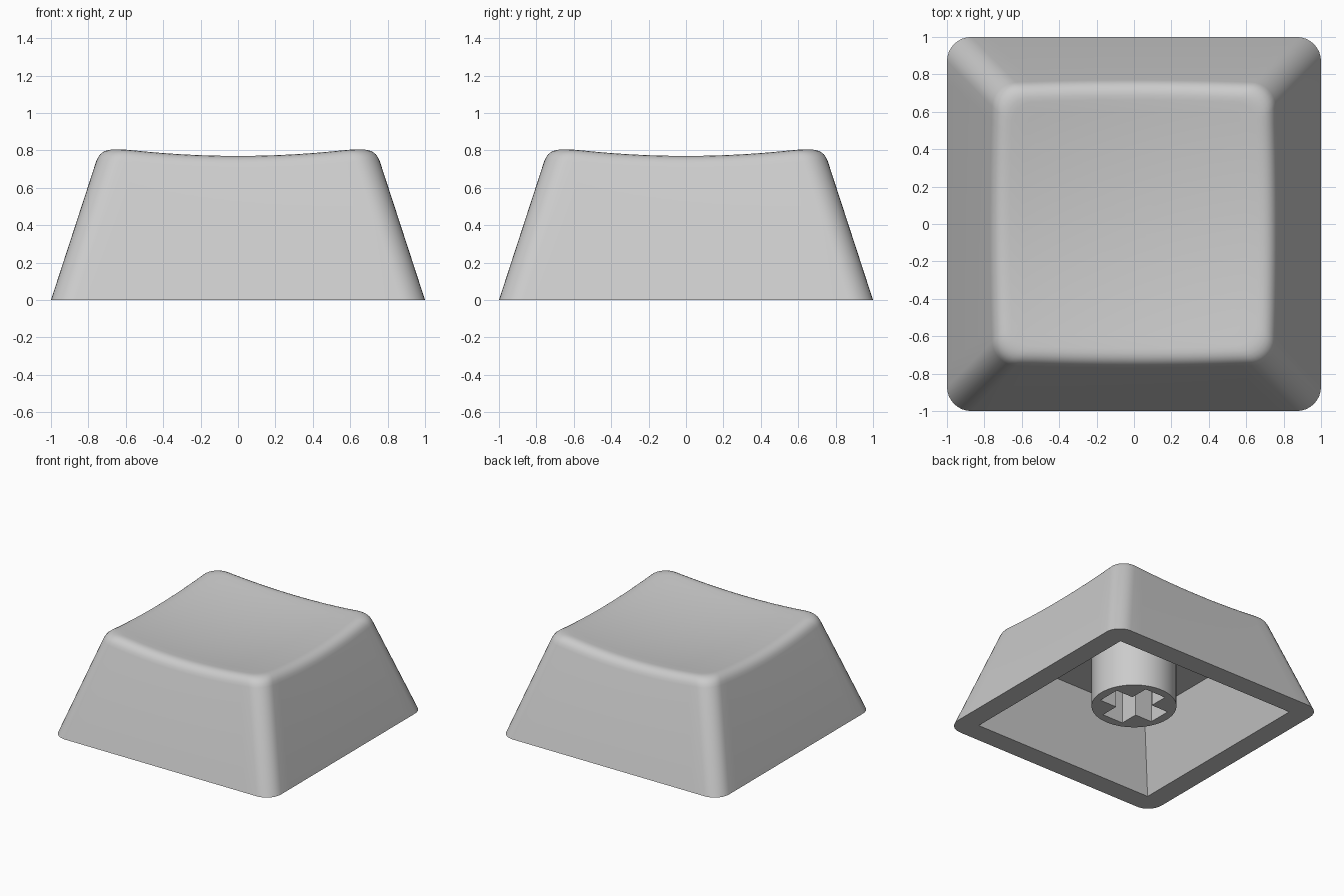
import bpy, bmesh, math
from mathutils import Vector

if "Cube" in bpy.data.objects:
    bpy.data.objects.remove(bpy.data.objects["Cube"])

grey = bpy.data.materials.new("light grey plastic")
grey.diffuse_color = (0.6, 0.6, 0.6, 1)
grey.use_nodes = True
grey.node_tree.nodes["Principled BSDF"].inputs["Base Color"].default_value = grey.diffuse_color

TAPER = 0.326        # inward lean of the walls per unit of height
ARC, STRAIGHT = 8, 16


def outline(a, r):
    """Rounded square of half size a and corner radius r, counter-clockwise."""
    pts = []
    for q in range(4):
        rot = q * math.pi / 2
        side = []
        for i in range(ARC + 1):
            t = math.pi / 2 * i / ARC
            side.append((a - r + r * math.cos(t), a - r + r * math.sin(t)))
        for i in range(1, STRAIGHT):
            side.append(((a - r) * (1 - 2 * i / STRAIGHT), a))
        c, s = math.cos(rot), math.sin(rot)
        pts += [(x * c - y * s, x * s + y * c) for x, y in side]
    return pts


def dish(x, y):
    """Height of the hollowed top surface."""
    return 0.725 + 0.1 * (x * x + y * y)


def wall(i, z):
    x, y = outline(1 - TAPER * z, 0.13)[i]
    return Vector((x, y, z))


def finish(ob):
    ob.data.materials.clear()
    ob.data.materials.append(grey)
    bpy.ops.object.select_all(action='DESELECT')
    bpy.context.view_layer.objects.active = ob
    ob.select_set(True)
    bpy.ops.object.shade_smooth_by_angle(angle=math.radians(30))


def make_shell():
    n = len(outline(1, 0.13))
    # underside: ceiling, inner wall, rim
    rings = [[(x, y, z) for x, y in outline(a, 0)] for a, z in ((0.65, 0.56), (0.83, 0))]
    rings.append([wall(i, 0) for i in range(n)])
    # rounded edge between the wall and the dish
    low, edge, top = [], [], []
    for i in range(n):
        z = 0.78
        for _ in range(4):
            p = wall(i, z)
            z = dish(p.x, p.y)
        e = wall(i, z)
        x, y = e.x * 0.89, e.y * 0.89
        low.append(wall(i, z - 0.075))
        edge.append(e)
        top.append(Vector((x, y, dish(x, y))))
    for k in range(7):
        t = k / 6
        rings.append([l * (1 - t) ** 2 + e * 2 * t * (1 - t) + p * t * t
                      for l, e, p in zip(low, edge, top)])
    # dish
    for k in range(1, 10):
        f = 1 - k / 10
        rings.append([(p.x * f, p.y * f, dish(p.x * f, p.y * f)) for p in top])

    bm = bmesh.new()
    vr = [[bm.verts.new(p) for p in ring] for ring in rings]
    for a, b in zip(vr, vr[1:]):
        for i in range(n):
            j = (i + 1) % n
            bm.faces.new((a[i], a[j], b[j], b[i]))
    bm.faces.new(vr[0])
    centre = bm.verts.new((0, 0, dish(0, 0)))
    for i in range(n):
        bm.faces.new((vr[-1][i], vr[-1][(i + 1) % n], centre))
    bmesh.ops.remove_doubles(bm, verts=bm.verts, dist=1e-5)
    bmesh.ops.recalc_face_normals(bm, faces=bm.faces)
    me = bpy.data.meshes.new("shell")
    bm.to_mesh(me)
    bm.free()
    ob = bpy.data.objects.new("keycap_shell", me)
    bpy.context.collection.objects.link(ob)
    finish(ob)


def make_stem():
    bpy.ops.mesh.primitive_cylinder_add(vertices=64, radius=0.32, depth=0.46, location=(0, 0, 0.34))
    stem = bpy.context.object
    stem.name = "stem"
    # cross-shaped socket
    cutters = []
    for sx, sy in ((0.5, 0.19), (0.19, 0.5)):
        bpy.ops.mesh.primitive_cube_add(size=1, location=(0, 0, 0.25))
        cut = bpy.context.object
        cut.name = "socket_cutter"
        cut.scale = (sx, sy, 0.5)
        cut.hide_render = True
        mod = stem.modifiers.new("socket", 'BOOLEAN')
        mod.operation = 'DIFFERENCE'
        mod.solver = 'EXACT'
        mod.object = cut
        cutters.append(cut)
    bpy.context.view_layer.objects.active = stem
    for mod in list(stem.modifiers):
        bpy.ops.object.modifier_apply(modifier=mod.name)
    for cut in cutters:
        bpy.data.objects.remove(cut)
    finish(stem)


make_shell()
make_stem()
